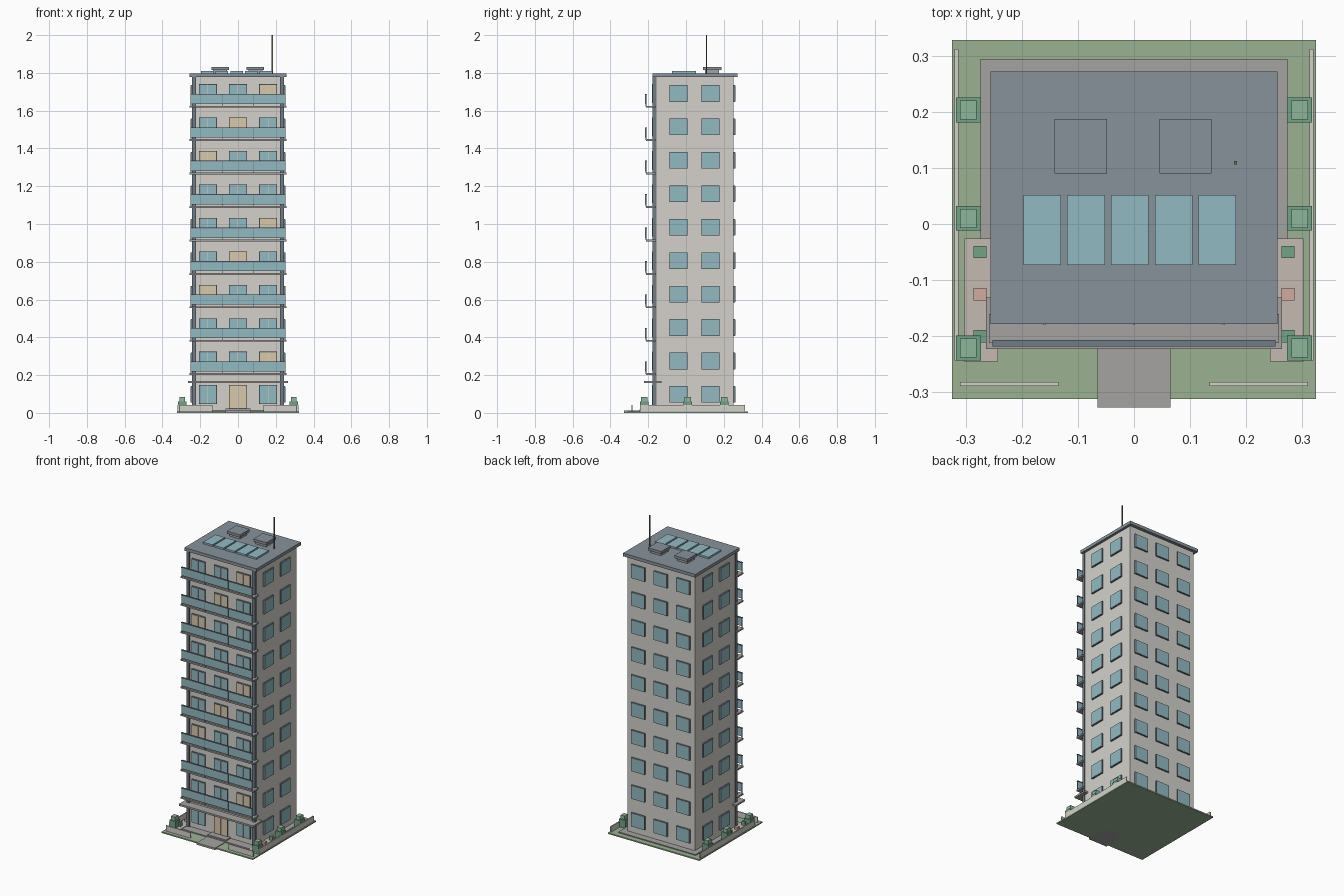
import bpy, bmesh
from mathutils import Matrix, Vector

if "Cube" in bpy.data.objects:
    bpy.data.objects.remove(bpy.data.objects["Cube"])


def mat(name, r, g, b):
    m = bpy.data.materials.new(name)
    m.diffuse_color = (r, g, b, 1)
    m.use_nodes = True
    m.node_tree.nodes["Principled BSDF"].inputs["Base Color"].default_value = m.diffuse_color
    return m


WALL = mat("wall", .66, .64, .60)
GLASS = mat("glass", .29, .49, .55)
FRAME = mat("dark_frame", .16, .20, .24)
ROOF = mat("roof_grey", .25, .29, .33)
STONE = mat("stone", .38, .37, .36)
WARM = mat("warm_light", .70, .58, .40)
GRASS = mat("grass", .33, .45, .29)
BUSH = mat("bush", .17, .36, .24)
LEAF = mat("leaf", .27, .47, .32)
PAVE = mat("paving", .56, .49, .45)
CLAY = mat("clay", .64, .41, .35)
METAL = mat("mast_brown", .20, .15, .10)


def boxes(name, material, spans):
    """One object from boxes given as (x0, x1, y0, y1, z0, z1)."""
    bm = bmesh.new()
    for x0, x1, y0, y1, z0, z1 in spans:
        loc = Vector((x0 + x1, y0 + y1, z0 + z1)) / 2
        bmesh.ops.create_cube(bm, size=1, matrix=Matrix.Translation(loc)
                              @ Matrix.Diagonal((x1 - x0, y1 - y0, z1 - z0, 1)))
    me = bpy.data.meshes.new(name)
    bm.to_mesh(me)
    bm.free()
    me.materials.append(material)
    ob = bpy.data.objects.new(name, me)
    bpy.context.collection.objects.link(ob)
    return ob


def both(spans):
    """Add the mirror image across x = 0."""
    return spans + [(-b, -a, *r) for a, b, *r in spans]


X, Y0, Y1 = .24, -.167, .252          # tower footprint
FLOORS, PITCH, HW = 10, .177, .0475   # storeys and window half width


def mid(i):
    return .098 + PITCH * i


# site: lawn, podium, path, terraces, low walls
boxes("lawn", GRASS, [(-.324, .324, -.312, .328, 0, .008)])
boxes("podium", STONE, [(-.274, .274, -.222, .294, .004, .014)])
boxes("entrance_path", STONE, [(-.065, .065, -.327, -.165, 0, .012)])
boxes("entrance_step", STONE, [(-.065, .065, -.215, -.165, .012, .022)])
boxes("terraces", PAVE, both([(.242, .302, -.245, -.026, .006, .017)]))
boxes("garden_walls", WALL, both([(.313, .320, -.243, .312, .004, .043),
                                  (.135, .310, -.289, -.282, .004, .043)]))

# planters and terrace furniture
py = (.203, .01, -.221)
boxes("planter_hedges", BUSH, both([(.273, .317, y - .022, y + .022, .008, .060) for y in py]))
boxes("planter_tops", LEAF, both([(.281, .310, y - .017, y + .017, .060, .084) for y in py]))
boxes("terrace_shrubs", BUSH, both([(.263, .286, y - .011, y + .011, .017, .042) for y in (-.05, -.2)]))
boxes("terrace_seats", CLAY, both([(.263, .286, -.136, -.114, .017, .035)]))

# tower body, corner columns, roof
boxes("tower_body", WALL, [(-X, X, Y0, Y1, .01, 1.78)])
boxes("corner_columns", FRAME, both([(.223, .243, Y0 - .010, Y0 + .012, .014, 1.78)]))
boxes("roof_slab", ROOF, [(-.256, .256, -.178, .272, 1.778, 1.798)])

# side and back windows
frames, glass, lit, mullions = [], [], [], []
for i in range(FLOORS):
    z0, z1 = mid(i) - .044, mid(i) + .044
    for y in (-.04, .13):
        frames += both([(X - .01, X + .009, y - HW, y + HW, z0, z1)])
        glass += both([(X, X + .011, y - HW + .002, y + HW - .002, z0 + .002, z1 - .002)])
    for x in (-.16, 0, .16):
        frames.append((x - HW, x + HW, Y1 - .01, Y1 + .008, z0, z1))
        glass.append((x - HW + .002, x + HW - .002, Y1, Y1 + .010, z0 + .002, z1 - .002))
    # front balcony doors, some lit
    for col, x in enumerate((-.16, 0, .16)):
        door = i == 0 and col == 1
        b = .022 if door else mid(i) - .05
        t = mid(i) + .049
        on = door or (i > 0 and {1: 2, 0: 1, 3: 0}.get(i % 4) == col)
        frames.append((x - HW, x + HW, Y0 - .008, Y0 + .01, b, t))
        (lit if on else glass).append((x - HW + .003, x + HW - .003, Y0 - .010, Y0, b + .003, t - .003))
        mullions.append((x - .002, x + .002, Y0 - .013, Y0, b, t))
boxes("window_frames", FRAME, frames)
boxes("window_glass", GLASS, glass)
boxes("lit_windows", WARM, lit)
boxes("door_mullions", WALL, mullions)

# balconies
slabs, panels, rails, posts = [], [], [], []
for i in range(1, FLOORS):
    c = mid(i)
    slabs.append((-.258, .258, -.212, -.160, c - .075, c - .065))
    for k in (-1, 0, 1):
        panels.append((k * .168 - .082, k * .168 + .082, -.216, -.210, c - .056, c - .006))
    rails.append((-.252, .252, -.218, -.207, c - .006, c - .002))
    posts += [(x - .002, x + .002, -.215, -.209, c - .068, c - .006) for x in (-.249, -.084, .084, .249)]
boxes("balcony_slabs", STONE, slabs)
boxes("balcony_panels", GLASS, panels)
boxes("balcony_handrails", FRAME, rails)
boxes("balcony_posts", FRAME, posts)
boxes("entrance_canopy", STONE, [(-.264, .264, -.223, -.131, .157, .168)])

# rooftop: vents, solar panels, mast
vx = (-.095, .092)
boxes("vent_bases", STONE, [(x - .037, x + .037, .101, .176, 1.795, 1.815) for x in vx])
boxes("vent_caps", ROOF, [(x - .0465, x + .0465, .09, .187, 1.815, 1.832) for x in vx])
boxes("solar_panels", GLASS, [(-.197 + .078 * k, -.130 + .078 * k, -.073, .052, 1.796, 1.809)
                              for k in range(5)])
boxes("roof_mast", METAL, [(.178, .184, .106, .112, 1.795, 2.0)])
